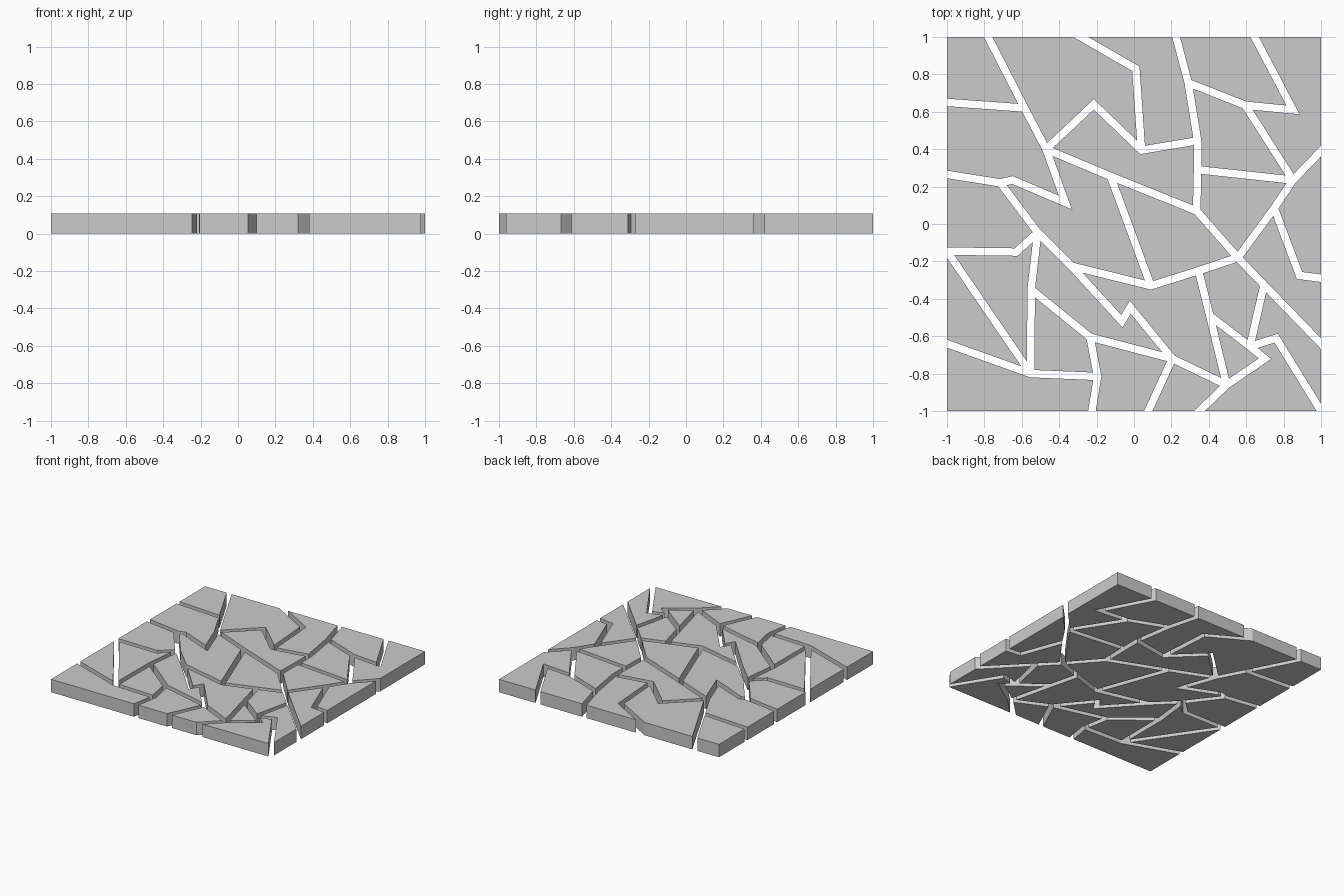
import bpy, bmesh
from math import atan2
from mathutils import Vector

if "Cube" in bpy.data.objects:
    bpy.data.objects.remove(bpy.data.objects["Cube"])

HEIGHT = 0.106   # slab thickness
HALF = 0.02      # half the crack width

# Where cracks meet the outer border (digits are the square's corners)
border = {
    '1': (-1, 1), 'a': (-.78, 1), 'b': (-.285, 1), 'c': (.225, 1), 'd': (.645, 1),
    '2': (1, 1), 'e': (1, .39), 'f': (1, -.29), 'g': (1, -.64),
    '3': (1, -1), 'h': (.35, -1), 'i': (.076, -1), 'j': (-.225, -1),
    '4': (-1, -1), 'k': (-1, -.64), 'l': (-1, -.145), 'm': (-1, .265), 'n': (-1, .65),
}
# Bends and junctions of the cracks
inner = {
    'A': (-.585, .62), 'B': (-.47, .40), 'C': (-.367, .115), 'D': (-.65, .235),
    'E': (-.715, .22), 'F': (-.515, -.045), 'G': (-.63, -.15), 'H': (-.55, -.35),
    'I': (-.335, -.225), 'J': (-.552, -.80), 'K': (-.195, -.815), 'L': (.695, -.325),
    'M': (-.235, -.605), 'N': (.205, -.72), 'O': (-.02, -.445), 'P': (-.065, -.52),
    'Q': (.09, -.33), 'R': (-.125, .255), 'S': (.345, -.25), 'U': (.555, -.18),
    'V': (.405, -.49), 'W': (.495, -.86), 'X': (.70, -.72), 'Y': (.62, -.655),
    'Z': (.76, -.61), 'o': (.75, .085), 'p': (.85, .235), 'q': (.885, -.275),
    'r': (.335, .07), 's': (.34, .29), 't': (.34, .445), 'u': (.29, .755),
    'v': (.595, .635), 'w': (.85, .61), 'x': (.04, .395), 'y': (.01, .83),
    'z': (-.215, .64),
}
pts = {k: Vector(v) for k, v in {**border, **inner}.items()}

# Crack paths, each a chain of the points above; the first is the outline
chains = ("1abcd2efg3hij4klmn1 aABCDEFIQSU nA mE FGl FHJ lJ kJKj HMK MNi IPON "
          "NWh WXYVW SV YZ3 ULg LY Uope oqf UrRB RQ rstuc sp uvwd vp txzB xyb").split()

links = {k: set() for k in pts}
for chain in chains:
    for u, v in zip(chain, chain[1:]):
        links[u].add(v)
        links[v].add(u)


def around(v):
    """Neighbours of a point in anticlockwise order."""
    return sorted(links[v], key=lambda w: atan2(*(pts[w] - pts[v]).yx))


def trace_loops():
    """Walk the crack network and return every closed tile loop."""
    todo = {(u, v) for u in links for v in links[u]}
    loops = []
    for start in sorted(todo):
        if start not in todo:
            continue
        u, v = start
        loop = []
        while (u, v) in todo:
            todo.remove((u, v))
            loop.append(u)
            ring = around(v)
            u, v = v, ring[ring.index(u) - 1]
        corners = [pts[k] for k in loop]
        area = sum(p.x * q.y - p.y * q.x for p, q in zip(corners, corners[1:] + corners[:1]))
        if area > 0:
            loops.append(corners)
    return loops


def on_border(p, q):
    return any(abs(p[i]) == 1 and p[i] == q[i] for i in (0, 1))


def shrink(loop):
    """Pull crack edges in by half the crack width, keep border edges."""
    out = []
    for i, p in enumerate(loop):
        a, b = loop[i - 1], loop[(i + 1) % len(loop)]
        d1, d2 = (p - a).normalized(), (b - p).normalized()
        n1, n2 = Vector((-d1.y, d1.x)), Vector((-d2.y, d2.x))
        w1 = 0 if on_border(a, p) else HALF
        w2 = 0 if on_border(p, b) else HALF
        det = n1.x * n2.y - n1.y * n2.x
        if abs(det) < 1e-3:
            out.append(p + n1 * w1)
        else:
            out.append(p + Vector((w1 * n2.y - w2 * n1.y, w2 * n1.x - w1 * n2.x)) / det)
    return out


def add_tile(name, outline):
    """Extrude a flat outline into a stone tile."""
    bm = bmesh.new()
    base = bm.faces.new([bm.verts.new((p.x, p.y, 0)) for p in outline])
    top = bmesh.ops.extrude_face_region(bm, geom=[base], use_keep_orig=True)
    bmesh.ops.translate(bm, vec=(0, 0, HEIGHT),
                        verts=[g for g in top['geom'] if isinstance(g, bmesh.types.BMVert)])
    bmesh.ops.recalc_face_normals(bm, faces=bm.faces)
    mesh = bpy.data.meshes.new(name)
    bm.to_mesh(mesh)
    bm.free()
    bpy.context.collection.objects.link(bpy.data.objects.new(name, mesh))


# Broken paving tiles
for n, loop in enumerate(trace_loops(), 1):
    add_tile(f"stone_tile_{n:02d}", shrink(loop))
